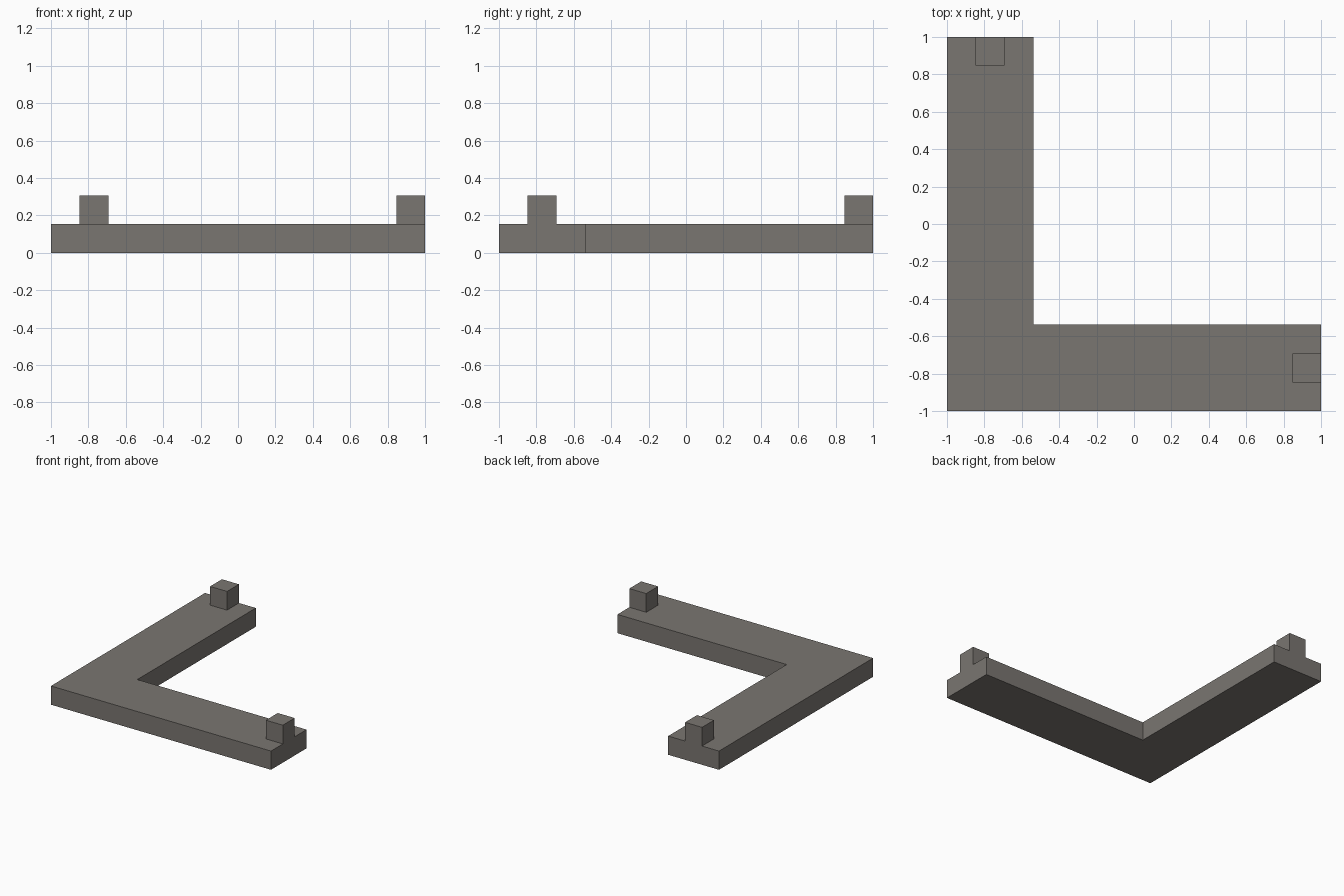
import bpy
import bmesh

default = bpy.data.objects.get("Cube")
if default:
    bpy.data.objects.remove(default, do_unlink=True)

U = 2 / 13          # module: peg size and slab thickness
ARM = -1 + 3 * U    # inner edge of both arms

stone = bpy.data.materials.new("warm_grey")
stone.use_nodes = True
colour = (0.195, 0.181, 0.165, 1)
stone.diffuse_color = colour
stone.node_tree.nodes["Principled BSDF"].inputs["Base Color"].default_value = colour


def extruded(name, outline, z, height):
    """Solid prism raised from a flat outline."""
    bm = bmesh.new()
    base = bm.faces.new([bm.verts.new((x, y, z)) for x, y in outline])
    top = bmesh.ops.extrude_face_region(bm, geom=[base], use_keep_orig=True)["geom"]
    verts = [v for v in top if isinstance(v, bmesh.types.BMVert)]
    bmesh.ops.translate(bm, verts=verts, vec=(0, 0, height))
    bmesh.ops.recalc_face_normals(bm, faces=bm.faces)
    mesh = bpy.data.meshes.new(name)
    bm.to_mesh(mesh)
    bm.free()
    mesh.materials.append(stone)
    obj = bpy.data.objects.new(name, mesh)
    bpy.context.collection.objects.link(obj)
    return obj


def square(x, y):
    return [(x, y), (x + U, y), (x + U, y + U), (x, y + U)]


# L-shaped slab
extruded("corner_slab",
         [(-1, -1), (1, -1), (1, ARM), (ARM, ARM), (ARM, 1), (-1, 1)], 0, U)

# Pegs centred across each arm, flush with its end
extruded("back_peg", square(-1 + U, 1 - U), U, U)
extruded("left_peg", square(1 - U, -1 + U), U, U)
